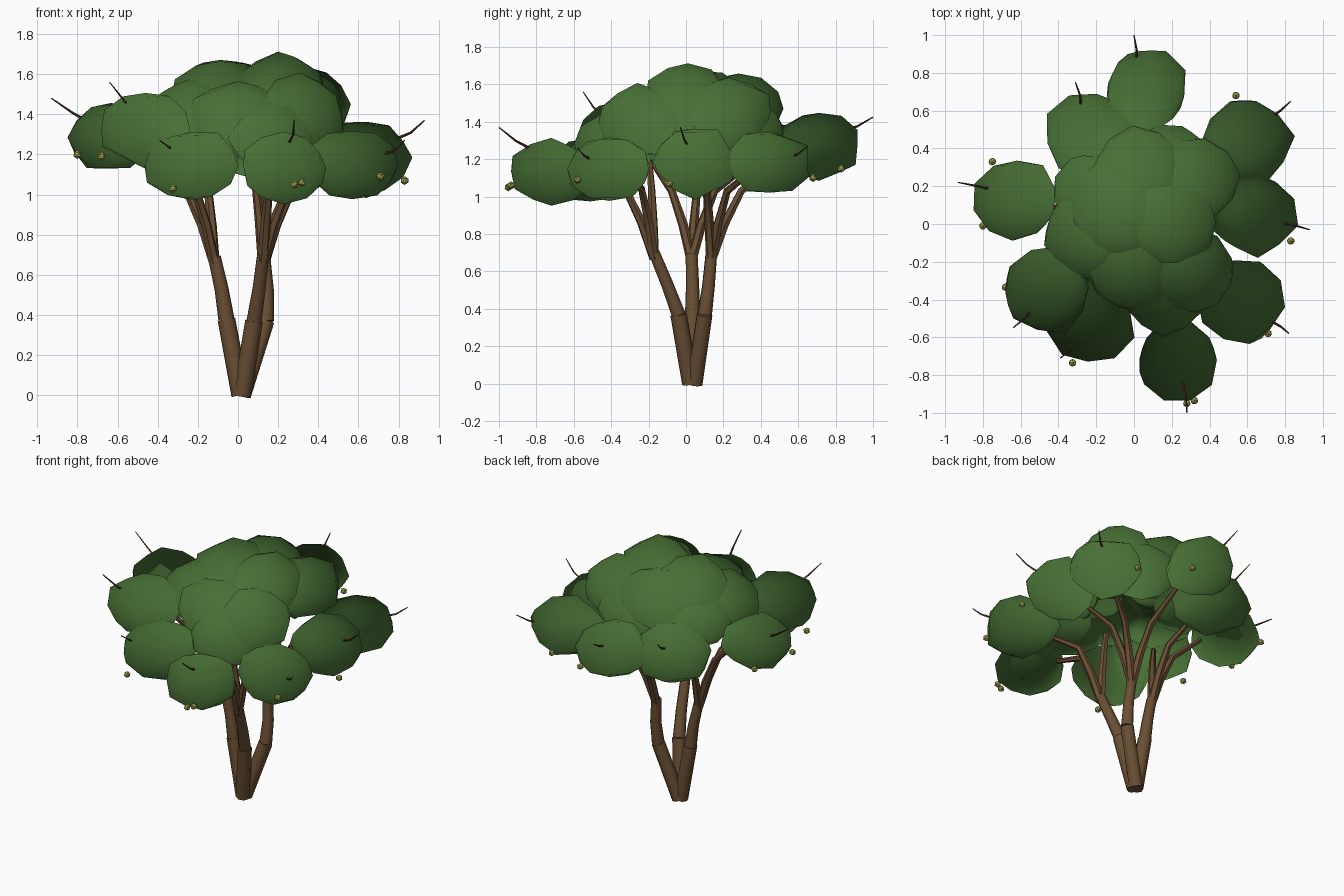
import bpy, bmesh, math, random
from mathutils import Vector

if "Cube" in bpy.data.objects:
    bpy.data.objects.remove(bpy.data.objects["Cube"])

random.seed(5)


def material(name, rgb):
    m = bpy.data.materials.new(name)
    m.diffuse_color = (*rgb, 1)
    m.use_nodes = True
    m.node_tree.nodes["Principled BSDF"].inputs["Base Color"].default_value = m.diffuse_color
    return m


LEAF = material("leaf_green", (0.064, 0.162, 0.036))
BARK = material("bark_brown", (0.145, 0.078, 0.034))
TWIG = material("twig_dark_brown", (0.085, 0.034, 0.02))
FRUIT = material("fruit_olive", (0.38, 0.39, 0.085))
CROWN = Vector((0, 0, 1.1))   # centre the foliage faces away from


def tube(name, points, radii, mat, sides_res=1):
    """Tapered round tube through points."""
    cu = bpy.data.curves.new(name, 'CURVE')
    cu.dimensions = '3D'
    cu.bevel_depth = 1.0
    cu.bevel_resolution = sides_res
    cu.use_fill_caps = True
    sp = cu.splines.new('POLY')
    sp.points.add(len(points) - 1)
    for p, co, r in zip(sp.points, points, radii):
        p.co = (*co, 1)
        p.radius = r
    ob = bpy.data.objects.new(name, cu)
    bpy.context.collection.objects.link(ob)
    cu.materials.append(mat)
    bpy.ops.object.select_all(action='DESELECT')
    ob.select_set(True)
    bpy.context.view_layer.objects.active = ob
    bpy.ops.object.convert(target='MESH')
    bpy.ops.object.shade_smooth_by_angle(angle=math.radians(50))
    return ob


def ball(name, centre, size, mat, subdiv, jitter=0.0, crown_shading=False):
    """Faceted ball, optionally lumpy and shaded as part of the whole crown."""
    bm = bmesh.new()
    bmesh.ops.create_icosphere(bm, subdivisions=subdiv, radius=1)
    spin = random.uniform(0, 6.28)
    c, s = math.cos(spin), math.sin(spin)
    for v in bm.verts:
        k = 1 + random.uniform(-jitter, jitter)
        x, y, z = v.co * k
        v.co = ((c * x - s * y) * size[0], (s * x + c * y) * size[1], z * size[2])
    bm.normal_update()
    me = bpy.data.meshes.new(name)
    bm.to_mesh(me)
    bm.free()
    me.materials.append(mat)
    ob = bpy.data.objects.new(name, me)
    ob.location = centre
    bpy.context.collection.objects.link(ob)
    if crown_shading:
        me.shade_smooth()
        normals = []
        for v in me.vertices:
            out = (v.co + Vector(centre) - CROWN).normalized()
            normals.append((out * 0.75 + v.normal * 0.25).normalized())
        me.normals_split_custom_set_from_vertices(normals)
    return ob


# Foliage: x, y, z, horizontal radius, vertical radius
outer = {
    "back": (0.06, 0.71, 1.27, 0.215, 0.175),
    "back_right": (0.60, 0.44, 1.18, 0.23, 0.165),
    "right": (0.64, 0.05, 1.185, 0.215, 0.185),
    "front_right": (0.57, -0.41, 1.15, 0.225, 0.17),
    "front": (0.23, -0.72, 1.135, 0.215, 0.17),
    "front_left": (-0.23, -0.51, 1.145, 0.23, 0.175),
    "left_front": (-0.46, -0.35, 1.33, 0.225, 0.185),
    "left": (-0.63, 0.13, 1.285, 0.215, 0.165),
    "back_left": (-0.23, 0.47, 1.22, 0.235, 0.18),
}
inner = {
    "top_left": (-0.09, 0.08, 1.48, 0.25, 0.20),
    "top_right": (0.20, 0.01, 1.51, 0.23, 0.19),
    "upper_right": (0.34, 0.23, 1.45, 0.22, 0.19),
    "upper_front": (0.31, -0.26, 1.40, 0.22, 0.19),
    "middle_front": (0.00, -0.22, 1.37, 0.25, 0.19),
    "middle_left": (-0.24, -0.06, 1.38, 0.24, 0.18),
    "upper_back": (0.02, 0.28, 1.47, 0.23, 0.19),
    "low_front": (0.17, -0.38, 1.28, 0.21, 0.17),
    "low_left": (-0.22, 0.18, 1.34, 0.20, 0.17),
    "low_back": (0.20, 0.32, 1.36, 0.20, 0.17),
}
clumps = {**outer, **inner}
for label, (x, y, z, r, h) in clumps.items():
    ball("foliage_" + label, (x, y, z), (r * 1.02, r * 1.02, h * 1.02), LEAF, 2, 0.085, True)

# Three stems from a shared base
stems = {
    "front": ((0.02, 0.025, 0), (0.08, -0.04, 0.37), (0.105, -0.10, 0.53), (0.125, -0.17, 0.70)),
    "left": ((0.013, 0.035, 0), (-0.058, 0.035, 0.38), (-0.082, 0.035, 0.53), (-0.118, 0.03, 0.69)),
    "back": ((0.022, 0.045, 0), (0.14, 0.10, 0.37), (0.145, 0.12, 0.52), (0.13, 0.135, 0.69)),
}
for label, pts in stems.items():
    tube("stem_" + label + "_lower", pts[:2], (0.046, 0.044), BARK, 2)
    tube("stem_" + label + "_upper", pts[1:], (0.040, 0.035, 0.032), BARK, 2)

# Branches rise steeply, then spread into the clumps
feeds = {
    "front": ("front", "front_right", "middle_front"),
    "left": ("left_front", "left", "back_left"),
    "back": ("back", "back_right", "right"),
}
for stem, targets in feeds.items():
    a = Vector(stems[stem][-1])
    for t in targets:
        b = Vector(clumps[t][:3])
        d = b - a
        p1 = a + Vector((d.x * 0.12, d.y * 0.12, 0.16))
        p2 = a + Vector((d.x * 0.28, d.y * 0.28, 0.34))
        p3 = a + Vector((d.x * 0.72, d.y * 0.72, d.z * 0.92))
        start = a - Vector((0, 0, 0.03))
        tube("branch_" + t, (start, p1, p2, p3), (0.028, 0.026, 0.021, 0.013), BARK)

# Thin twigs poking out of the outer clumps
twigs = [
    ((0.01, 0.83, 1.35), (0.00, 1.00, 1.425)), ((0.70, 0.55, 1.21), (0.83, 0.65, 1.27)),
    ((0.77, 0.01, 1.27), (0.93, -0.03, 1.37)), ((0.72, -0.51, 1.20), (0.82, -0.58, 1.26)),
    ((0.25, -0.82, 1.25), (0.28, -1.00, 1.37)), ((-0.28, -0.61, 1.20), (-0.39, -0.71, 1.27)),
    ((-0.53, -0.44, 1.42), (-0.64, -0.55, 1.56)), ((-0.74, 0.18, 1.36), (-0.93, 0.22, 1.48)),
    ((-0.28, 0.61, 1.32), (-0.31, 0.75, 1.41)),
]
for a, b in twigs:
    a, b = Vector(a), Vector(b)
    mid = (a + b) / 2 + Vector((0.01, 0, -0.012))
    tube("twig", (a, mid, b), (0.008, 0.006, 0.003), TWIG, 0)

# Small round fruits hanging near the rim
fruits = [
    (0.22, 0.83, 1.15), (0.54, 0.68, 1.10), (0.80, 0.42, 1.12), (0.83, -0.09, 1.07),
    (0.71, -0.58, 1.09), (0.32, -0.935, 1.06), (0.28, -0.95, 1.05), (-0.325, -0.735, 1.03),
    (-0.68, -0.335, 1.19), (-0.80, -0.01, 1.20), (-0.75, 0.33, 1.20),
]
for p in fruits:
    ball("fruit", p, (0.022, 0.022, 0.022), FRUIT, 1)
